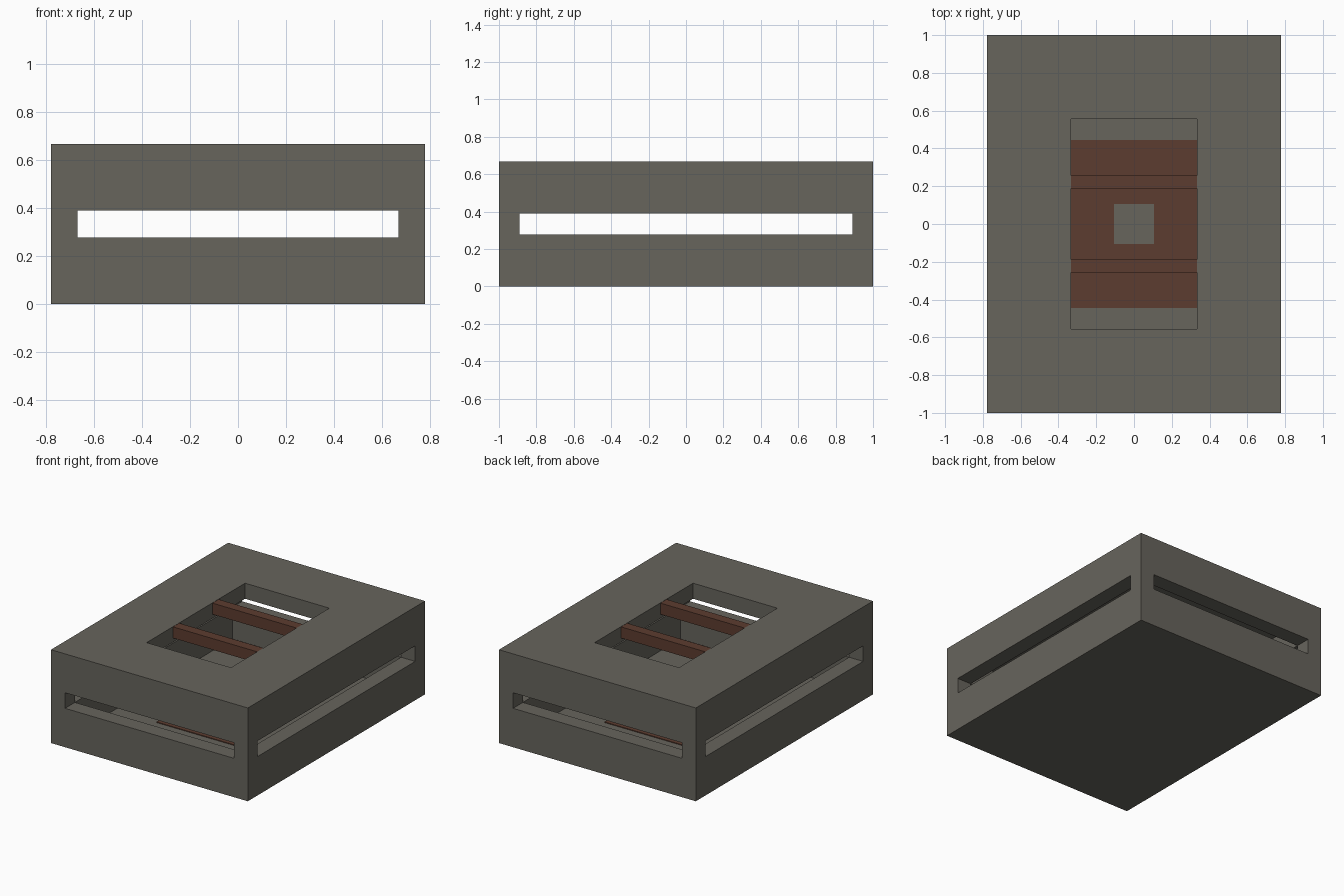
import bpy, bmesh
from mathutils import Vector

if "Cube" in bpy.data.objects:
    bpy.data.objects.remove(bpy.data.objects["Cube"])

U = 1 / 9  # wall thickness, used as the building module


def material(name, rgb):
    m = bpy.data.materials.new(name)
    m.diffuse_color = (*rgb, 1)
    m.use_nodes = True
    m.node_tree.nodes["Principled BSDF"].inputs["Base Color"].default_value = m.diffuse_color
    return m


stone = material("warm grey stone", (0.135, 0.128, 0.108))
rust = material("rusty brown", (0.108, 0.045, 0.029))


def block_object(name, mat, xs, ys, zs, solid):
    """Outer skin of the grid cells for which solid(x, y, z) is true."""
    bm = bmesh.new()
    grid = (xs, ys, zs)

    def filled(c):
        if any(i < 0 or i >= len(g) - 1 for i, g in zip(c, grid)):
            return False
        return solid(*[(g[i] + g[i + 1]) / 2 for i, g in zip(c, grid)])

    for i in range(len(xs) - 1):
        for j in range(len(ys) - 1):
            for k in range(len(zs) - 1):
                cell = (i, j, k)
                if not filled(cell):
                    continue
                for a in range(3):
                    for s in (0, 1):
                        n = list(cell)
                        n[a] += 2 * s - 1
                        if filled(n):
                            continue
                        b, c = (a + 1) % 3, (a + 2) % 3
                        loop = []
                        for db, dc in ((0, 0), (1, 0), (1, 1), (0, 1)):
                            p = list(cell)
                            p[a] += s
                            p[b] += db
                            p[c] += dc
                            loop.append(bm.verts.new(Vector([g[q] for g, q in zip(grid, p)])))
                        bm.faces.new(loop if s else loop[::-1])
    bmesh.ops.remove_doubles(bm, verts=bm.verts, dist=1e-5)
    me = bpy.data.meshes.new(name)
    bm.to_mesh(me)
    bm.free()
    me.materials.append(mat)
    ob = bpy.data.objects.new(name, me)
    bpy.context.collection.objects.link(ob)
    return ob


def mirrored(*v):
    return [-a for a in v] + [a for a in reversed(v)]


# Hollow casing: slots all round, corner posts, opening in the lid
FLOOR = 0.053


def casing(x, y, z):
    x, y = abs(x), abs(y)
    if z < FLOOR:
        return True
    if z > 5 * U:
        return x > 3 * U or y > 5 * U
    if 2.5 * U < z < 3.5 * U:
        return x > 6 * U and y > 8 * U
    return x > 6 * U or y > 8 * U


block_object("casing", stone, mirrored(7 * U, 6 * U, 3 * U), mirrored(9 * U, 8 * U, 5 * U),
             [0, FLOOR, 2.5 * U, 3.5 * U, 5 * U, 6 * U], casing)

# Brown floor plate with a square hole
block_object("floor_plate", rust, mirrored(3 * U, U * 0.96), mirrored(4 * U, U * 0.96),
             [FLOOR - 0.002, FLOOR + 0.005], lambda x, y, z: abs(x) > U or abs(y) > U)

# Two bars across the opening
for side, name in ((-1, "front_bar"), (1, "back_bar")):
    yc = side * 2 * U
    block_object(name, rust, [-3 * U, 3 * U], [yc - 0.035, yc + 0.035],
                 [0.585, 0.665], lambda x, y, z: True)
